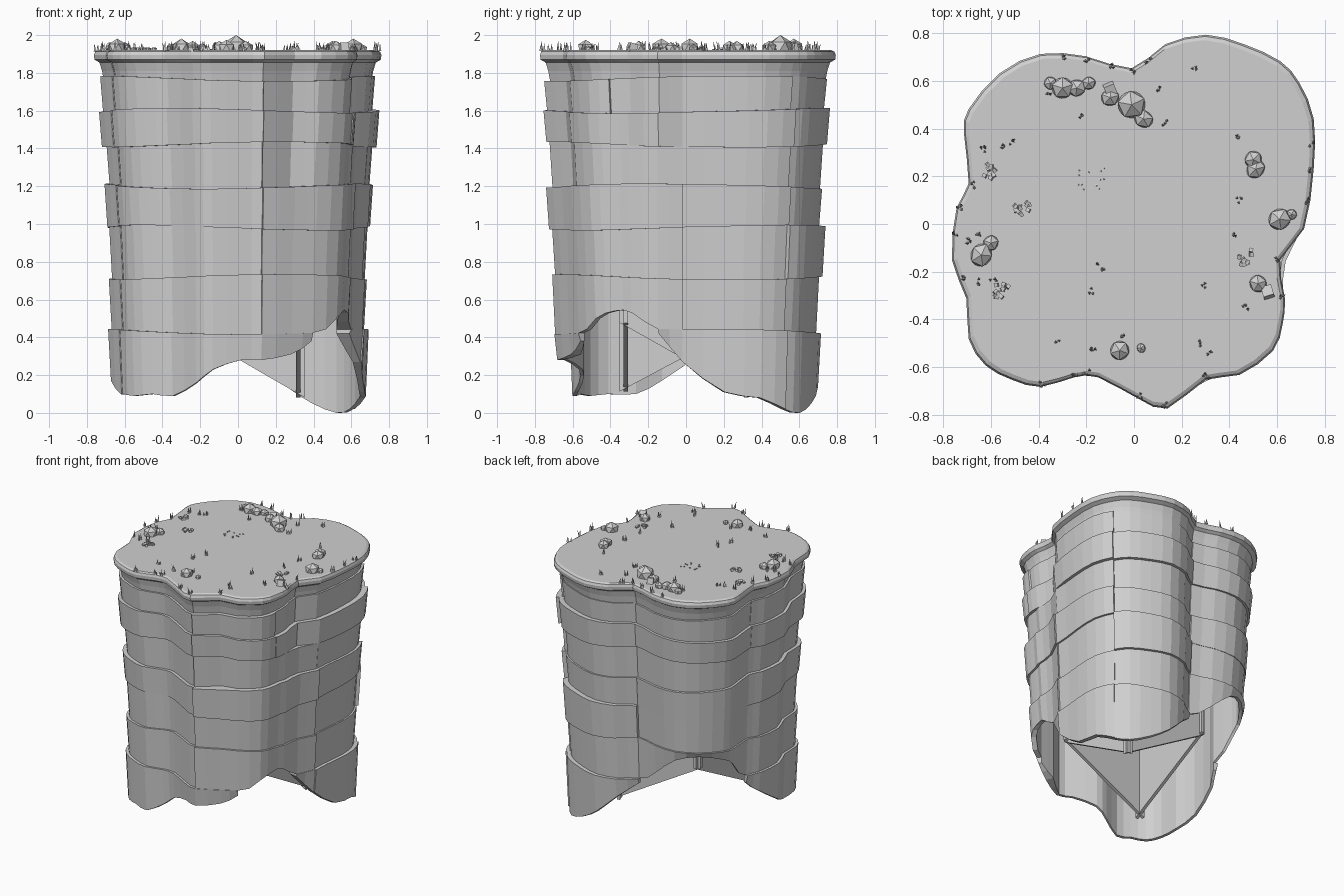
import bpy, bmesh, math, random
from mathutils import Matrix, Vector

random.seed(7)
default_cube = bpy.data.objects.get("Cube")
if default_cube:
    bpy.data.objects.remove(default_cube, do_unlink=True)

grey = bpy.data.materials.new("stone_grey")
grey.use_nodes = True
colour = (0.63, 0.63, 0.63, 1)
grey.diffuse_color = colour
grey.node_tree.nodes["Principled BSDF"].inputs["Base Color"].default_value = colour


def make_object(name, bm):
    """Turn a bmesh into a named, flat shaded object."""
    bmesh.ops.recalc_face_normals(bm, faces=bm.faces[:])
    mesh = bpy.data.meshes.new(name)
    bm.to_mesh(mesh)
    bm.free()
    mesh.materials.append(grey)
    obj = bpy.data.objects.new(name, mesh)
    bpy.context.collection.objects.link(obj)


def smooth_loop(points):
    """Double the points of a closed loop with a soft curve."""
    result = []
    n = len(points)
    for i in range(n):
        a, b, c, d = (points[(i + k) % n] for k in (-1, 0, 1, 2))
        result += [b, (b + c) * 0.5625 - (a + d) * 0.0625]
    return result


# Plan outline in hundredths: x, y and height of the wall's ragged lower edge
outline = [
    (30, 79, 14), (13, 75, 28), (-1, 65, 38), (-20, 70, 52),
    (-39, 71, 66), (-56, 63, 70), (-69, 48, 66), (-71, 38, 60),
    (-69, 17, 38), (-74, 7, 30), (-76, -15, 17), (-70, -31, 10),
    (-69, -48, 10), (-62, -59, 9), (-51, -65, 10), (-39, -68, 9),
    (-25, -64, 16), (-15, -64, 23), (2, -73, 28), (14, -77, 28),
    (30, -65, 31), (44, -63, 38), (58, -53, 50), (62, -42, 54),
    (63, -31, 53), (61, -15, 42), (71, -2, 27), (75, 23, 11),
    (75, 44, 8), (69, 59, 2), (61, 68, 0), (46, 75, 5)]
loop = smooth_loop([Vector(p) / 100 for p in outline])
count = len(loop)
top_z = 1.92
collar_z = 1.74
inner = 0.855


def at(i, scale, z):
    p = loop[i % count]
    return (p.x * scale, p.y * scale, z)


# Ground cap: rounded rim, flared collar and flat underside
def build_cap():
    bm = bmesh.new()
    profile = [(0.975, top_z), (0.995, 1.912), (1.004, 1.895), (1, 1.87),
               (0.965, 1.855), (0.947, 1.81), (0.93, collar_z), (inner, collar_z)]
    rings = [[bm.verts.new(at(i, s, z)) for i in range(count)]
             for s, z in profile]
    for upper, lower in zip(rings, rings[1:]):
        for i in range(count):
            j = (i + 1) % count
            bm.faces.new((upper[i], lower[i], lower[j], upper[j]))
    bm.faces.new(rings[0])
    bm.faces.new(rings[-1])
    make_object("ground_cap", bm)


# Cliff wall: stacked rock layers, each made of five bent slabs
def add_slab(bm, columns):
    rows = [[bm.verts.new(p) for p in col] for col in columns]
    for a, b in zip(rows, rows[1:]):
        for k in range(4):
            m = (k + 1) % 4
            bm.faces.new((a[k], a[m], b[m], b[k]))
    bm.faces.new(rows[0])
    bm.faces.new(rows[-1])


def build_layer(number, top, bottom, sizes):
    bm = bmesh.new()

    def level(base, i):
        wave = 0.014 * math.sin(2 * math.tau * i / count + base * 9)
        return base + wave

    def swell(i):
        # lower layers bridge the hollows on the front and the right
        if top > 1.5:
            return 0
        front = 0.05 * max(0, 1 - abs(i - 40) / 2) if top <= 1.2 else 0
        return front + 0.08 * max(0, 1 - abs(i - 50) / 3)

    splits = [4, 16, 38, 46 if top > 1.5 else 52, 58]
    for start, end, size in zip(splits, splits[1:] + [splits[0] + count], sizes):
        columns = []
        for i in range(start, end + 1):
            edge = max(0, loop[i % count].z)
            high = level(top, i)
            low = max(level(bottom, i), edge) if bottom else edge
            if high - low > 0.01:
                out = size / 1000 + swell(i)
                columns.append([at(i, out, high), at(i, out - 0.02, low),
                                at(i, inner, low), at(i, inner, high)])
            else:
                if len(columns) > 1:
                    add_slab(bm, columns)
                columns = []
        if len(columns) > 1:
            add_slab(bm, columns)
    make_object("rock_layer_%d" % number, bm)


build_cap()
tops = [1.77, 1.6, 1.42, 1.2, 0.98, 0.72, 0.43, 0]
# Outward reach of each layer: back left, left, front right, right, back
reach = [(955, 960, 975, 960, 945), (965, 968, 980, 990, 965),
         (925, 915, 938, 940, 918), (930, 930, 962, 945, 912),
         (905, 897, 920, 907, 935), (902, 900, 920, 902, 892),
         (902, 905, 905, 915, 905)]
for n, sizes in enumerate(reach):
    build_layer(n + 1, tops[n], tops[n + 1], sizes)

# Inner core: four upright sheets that cross at the corners
bm = bmesh.new()
half = 0.32
corners = [Vector(c) for c in [(-half, -half, 0.13), (half, -half, 0.46),
                               (half, half, 0.1), (-half, half, 0.47)]]
for k in range(4):
    a, b = corners[k], corners[(k + 1) % 4]
    along = (b - a) * 0.05
    side = Vector((-along.y, along.x, 0)).normalized() * 0.012
    columns = []
    for p in (a - along, b + along):
        lift = Vector((0, 0, collar_z - p.z))
        columns.append([p - side + lift, p - side, p + side, p + side + lift])
    add_slab(bm, columns)
make_object("inner_core", bm)

# Boulders on the ground: x, y, radius in hundredths
boulders = [
    (-35, 59, 3), (-30, 57, 5), (-24, 57, 4), (-19, 59, 3),
    (-10, 53, 4), (-1, 50, 6.5), (4, 44, 4), (50, 27, 4), (51, 23, 4),
    (61, 2, 5), (66, 4, 2.5), (52, -25, 4), (-6, -53, 4.5), (3, -52, 2),
    (-64, -13, 5), (-60, -8, 3.5)]
bm = bmesh.new()
for x, y, r in boulders:
    r /= 100
    place = Matrix.Translation((x / 100, y / 100, top_z + r * 0.231))
    turn = Matrix.Rotation(random.uniform(0, math.tau), 4, "Z")
    shape = Matrix.Diagonal((r * random.uniform(1, 1.2), r, r, 1))
    bmesh.ops.create_icosphere(bm, subdivisions=1, radius=1,
                               matrix=place @ turn @ shape)
make_object("boulders", bm)


# Square stones and small pebble heaps
def add_stone(bm, x, y, size):
    place = Matrix.Translation((x, y, top_z + size * 0.3))
    turn = Matrix.Rotation(random.uniform(0, math.tau), 4, "Z")
    tilt = Matrix.Rotation(0.3, 4, "X")
    bmesh.ops.create_cube(bm, size=size, matrix=place @ turn @ tilt)


bm = bmesh.new()
for x, y in [(0.56, -0.285), (-0.1, 0.565)]:
    add_stone(bm, x, y, 0.045)
for x, y in [(-0.6, 0.22), (-0.47, 0.06), (-0.55, -0.28), (0.47, -0.14)]:
    for k in range(11):
        add_stone(bm, x + random.uniform(-0.03, 0.03),
                  y + random.uniform(-0.03, 0.03), 0.016)
for k in range(12):
    add_stone(bm, random.uniform(-0.26, -0.12), random.uniform(0.14, 0.24), 0.007)
make_object("pebbles", bm)


# Grass tufts: three leaning blades each
def add_tuft(bm, x, y):
    for k in range(3):
        height = random.uniform(0.03, 0.055)
        place = Matrix.Translation((x + random.uniform(-0.012, 0.012),
                                    y + random.uniform(-0.012, 0.012), top_z - 0.005))
        turn = Matrix.Rotation(random.uniform(0, math.tau), 4, "Z")
        lean = Matrix.Rotation(random.uniform(0, 0.35), 4, "X")
        lift = Matrix.Translation((0, 0, height / 2))
        bmesh.ops.create_cone(bm, cap_ends=True, segments=3, radius1=0.008,
                              radius2=0.0005, depth=height,
                              matrix=place @ turn @ lean @ lift)


tufts = [
    (-36, 54), (-23, 45), (25, 65), (11, 56), (13, 42), (43, 36), (44, 10),
    (42, -4), (29, -26), (-14, -18), (-18, -28), (-32, -49), (-17, -53),
    (-4, -46), (28, -50), (32, -54), (47, -35), (-63, 31), (-55, 33),
    (-51, 34), (-69, -7), (-64, -4), (-65, -24), (-59, -24)]
bm = bmesh.new()
for x, y in tufts:
    add_tuft(bm, x / 100, y / 100)
for i in (3, 4, 5, 6, 7, 16, 18, 19, 21, 30, 32, 33, 36, 38, 40, 48, 50, 53, 54, 55):
    x, y, z = at(i, 0.985, 0)
    add_tuft(bm, x, y)
make_object("grass_tufts", bm)
